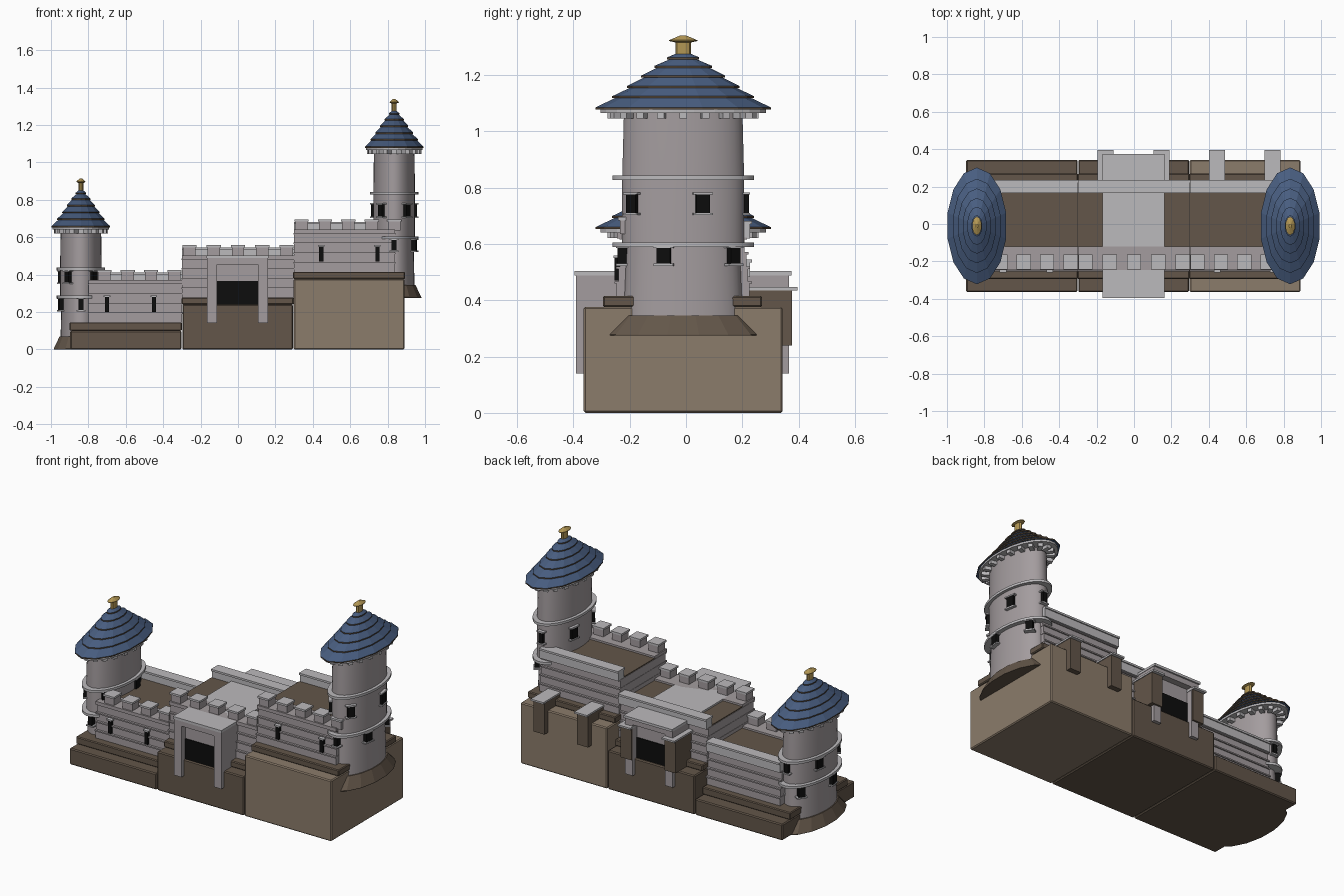
import bpy, bmesh, math
from mathutils import Matrix

if "Cube" in bpy.data.objects:
    bpy.data.objects.remove(bpy.data.objects["Cube"])

CY = -0.01   # depth centre of the castle


def mat(name, rgb):
    m = bpy.data.materials.new(name)
    m.diffuse_color = (*rgb, 1)
    m.use_nodes = True
    m.node_tree.nodes["Principled BSDF"].inputs["Base Color"].default_value = m.diffuse_color
    return m


WALL = mat("wall_stone", (0.37, 0.335, 0.345))
TRIM = mat("trim_stone", (0.50, 0.49, 0.505))
DARK = mat("dark_rock", (0.125, 0.093, 0.067))
LIGHT = mat("light_rock", (0.26, 0.2, 0.145))
BLUE = mat("roof_blue", (0.065, 0.11, 0.215))
BROWN = mat("roof_edge_brown", (0.10, 0.07, 0.045))
GOLD = mat("gold", (0.45, 0.31, 0.09))
BLACK = mat("opening_black", (0.004, 0.004, 0.004))


def finish(name, bm, mats):
    bmesh.ops.recalc_face_normals(bm, faces=bm.faces)
    me = bpy.data.meshes.new(name)
    bm.to_mesh(me)
    bm.free()
    for m in mats:
        me.materials.append(m)
    ob = bpy.data.objects.new(name, me)
    bpy.context.collection.objects.link(ob)
    return ob


def add_box(bm, x0, x1, y0, y1, z0, z1, rot=None):
    m = (Matrix.Translation(((x0 + x1) / 2, (y0 + y1) / 2, (z0 + z1) / 2))
         @ Matrix.Diagonal((x1 - x0, y1 - y0, z1 - z0, 1)))
    bmesh.ops.create_cube(bm, size=1, matrix=rot @ m if rot else m)


def boxes(name, m, items, bevel=0):
    bm = bmesh.new()
    for it in items:
        add_box(bm, *it)
    ob = finish(name, bm, [m])
    if bevel:
        b = ob.modifiers.new("bevel", 'BEVEL')
        b.width, b.segments = bevel, 1
    return ob


def lathe(name, cx, profile, sides, mats, rule=None, smooth=False):
    """Spin (radius, z) points into an elliptical solid, half as wide in x as in y."""
    bm = bmesh.new()
    rings = []
    for r, z in profile:
        rings.append([bm.verts.new((cx + 0.515 * r * math.cos(a), CY + r * math.sin(a), z))
                      for a in (2 * math.pi * (i + 0.5) / sides for i in range(sides))])
    for k in range(len(rings) - 1):
        for i in range(sides):
            j = (i + 1) % sides
            f = bm.faces.new((rings[k][i], rings[k][j], rings[k + 1][j], rings[k + 1][i]))
            f.material_index = rule(k) if rule else 0
    bm.faces.new(rings[0])
    bm.faces.new(rings[-1])
    ob = finish(name, bm, mats)
    if smooth:
        bpy.ops.object.select_all(action='DESELECT')
        ob.select_set(True)
        bpy.context.view_layer.objects.active = ob
        bpy.ops.object.shade_smooth_by_angle(angle=math.radians(30))


def tower(side, cx, base, eave, rings, windows):
    # flared foot and round body
    lathe(side + "_tower_foot", cx, [(0.287, base), (0.287, base + 0.004), (0.225, base + 0.07)], 16, [DARK])
    lathe(side + "_tower_body", cx, [(0.213, base + 0.04), (0.201, rings[0]), (0.217, rings[0]),
          (0.217, rings[1]), (0.211, eave)], 40, [WALL], smooth=True)
    for n, z in enumerate(rings):
        lathe(f"{side}_tower_band_{n}", cx, [(0.252, z - 0.008), (0.252, z + 0.007)], 32, [TRIM], smooth=True)

    # two staggered rows of five windows with sill and lintel
    for row, (z0, z1) in enumerate(windows):
        glass, frame = bmesh.new(), bmesh.new()
        for i in range(5):
            a = math.radians(72 * i + (-90 if row == 0 else 90))
            ca, sa = math.cos(a), math.sin(a)
            place = (Matrix.Translation((cx + 0.113 * ca, CY + 0.222 * sa, 0))
                     @ Matrix.Rotation(math.atan2(sa, 2 * ca), 4, 'Z'))
            w = 0.013 + 0.012 * abs(ca)
            add_box(glass, -0.03, 0.012, -w, w, z0, z1, place)
            add_box(frame, -0.03, 0.016, -w - 0.011, w + 0.011, z0 - 0.008, z0, place)
            add_box(frame, -0.03, 0.016, -w - 0.011, w + 0.011, z1, z1 + 0.008, place)
        finish(f"{side}_tower_windows_{row}", glass, [BLACK])
        finish(f"{side}_tower_window_trim_{row}", frame, [TRIM])

    # blocks under the eaves and the eave ring
    bm = bmesh.new()
    for i in range(20):
        a = 2 * math.pi * i / 20
        place = (Matrix.Translation((cx + 0.127 * math.cos(a), CY + 0.25 * math.sin(a), 0))
                 @ Matrix.Rotation(math.atan2(math.sin(a), 2 * math.cos(a)), 4, 'Z'))
        add_box(bm, -0.03, 0.018, -0.013, 0.013, eave - 0.02, eave + 0.002, place)
    finish(side + "_eave_blocks", bm, [TRIM])
    lathe(side + "_eave_ring", cx, [(0.296, eave), (0.296, eave + 0.012)], 24, [TRIM])

    # layered roof: blue slopes over thin brown lips
    steps = [(0.312, 0.012), (0.245, 0.052), (0.193, 0.088), (0.142, 0.125), (0.095, 0.16), (0.05, 0.19), (0.004, 0.22)]
    prof = []
    for (r0, z0), (r1, z1) in zip(steps, steps[1:]):
        lip = 0.0 if r0 > 0.3 else 0.007
        prof += [(r0 + lip, eave + z0), (r0 + lip, eave + z0 + 0.007), (r1 - 0.002, eave + z1)]
    lathe(side + "_roof", cx, prof, 14, [BLUE, BROWN], lambda k: 0 if k % 3 == 1 else 1)

    # gold finial
    z = eave + 0.2
    lathe(side + "_finial", cx, [(0.028, z), (0.028, z + 0.05), (0.05, z + 0.055), (0.05, z + 0.058),
          (0.012, z + 0.074)], 10, [GOLD])


def wall(side, x0, x1, base, merlons, rock, block_x, block_top):
    top = base + 0.22
    # rock block and ledge the wall stands on
    bx0, bx1 = block_x
    boxes(side + "_rock_base", rock, [(bx0, bx1, -0.363, 0.343, 0, block_top)], 0.006)
    boxes(side + "_ledge", DARK, [(bx0 - 0.003, bx1 + 0.003, -0.295, 0.27, block_top, base)], 0.005)
    # stepped courses with thin overhanging bands
    courses, bands = [], []
    for i in range(4):
        h, z = 0.236 - 0.006 * i, base + 0.052 * i
        courses.append((x0, x1, CY - h, CY + h, z - 0.002, z + 0.052))
        bands.append((x0 - 0.002, x1 + 0.002, CY - h - 0.008, CY + h + 0.008, z + 0.044, z + 0.052))
    boxes(side + "_wall", WALL, courses)
    boxes(side + "_wall_bands", WALL, bands)
    # walkway, front sill with merlons, rear parapet
    boxes(side + "_walkway", DARK, [(x0, x1, -0.13, 0.17, top - 0.02, top - 0.006)])
    boxes(side + "_front_sill", WALL, [(x0, x1, -0.245, -0.12, top - 0.016, top + 0.005)])
    boxes(side + "_rear_parapet", TRIM, [(x0, x1, 0.175, 0.228, top - 0.016, top + 0.035),
                                         (x0, x1, 0.165, 0.235, top + 0.035, top + 0.047)])
    boxes(side + "_merlons", WALL, [(x - 0.033, x + 0.033, -0.235, -0.168, top, top + 0.05) for x in merlons])
    boxes(side + "_merlon_caps", TRIM, [(x - 0.038, x + 0.038, -0.242, -0.162, top + 0.048, top + 0.06)
                                        for x in merlons])


# three wall sections climbing from left to right
row = [0.34, 0.465, 0.59, 0.715]
wall("left", -0.8, -0.3, 0.145, [-x for x in row], DARK, (-0.897, -0.302), 0.1)
wall("middle", -0.3, 0.3, 0.278, [-0.26, -0.13, 0, 0.13, 0.26], DARK, (-0.298, 0.294), 0.24)
wall("right", 0.3, 0.84, 0.415, row + [0.835], LIGHT, (0.298, 0.89), 0.376)

# arrow slits in the outer walls
for side, xs, z in (("left", (-0.45, -0.7), 0.2), ("right", (0.445, 0.745), 0.47)):
    boxes(side + "_arrow_slits", BLACK, [(x - 0.011, x + 0.011, -0.253, -0.2, z, z + 0.08) for x in xs])
    boxes(side + "_slit_trim", TRIM, [(x - 0.018, x + 0.018, -0.258, -0.2, z + 0.08, z + 0.088) for x in xs])

# gatehouse running front to back
boxes("gate_pillars", WALL, [(-0.165, -0.113, -0.39, 0.365, 0.14, 0.455), (0.108, 0.16, -0.39, 0.365, 0.14, 0.455)])
boxes("gate_core", WALL, [(-0.12, 0.115, -0.35, 0.325, 0.14, 0.46)])
boxes("gate_doors", BLACK, [(-0.112, 0.107, -0.356, 0.331, 0.141, 0.365)])
boxes("gate_header", WALL, [(-0.165, 0.16, -0.39, 0.365, 0.455, 0.488)])
boxes("gate_roof", TRIM, [(-0.168, 0.163, -0.395, 0.375, 0.488, 0.503)])

# rear buttresses with stone caps
bx = [-0.153, 0.147, 0.443, 0.74]
boxes("rear_buttresses", DARK, [(x - 0.038, x + 0.038, 0.22, 0.376, 0.24, 0.435) for x in bx])
boxes("rear_buttress_caps", TRIM, [(x - 0.043, x + 0.043, 0.21, 0.395, 0.435, 0.446) for x in bx])

# round towers at both ends
tower("left", -0.84, 0.0, 0.64, (0.28, 0.43), ((0.21, 0.27), (0.357, 0.417)))
tower("right", 0.835, 0.275, 1.065, (0.597, 0.835), ((0.53, 0.585), (0.71, 0.775)))
